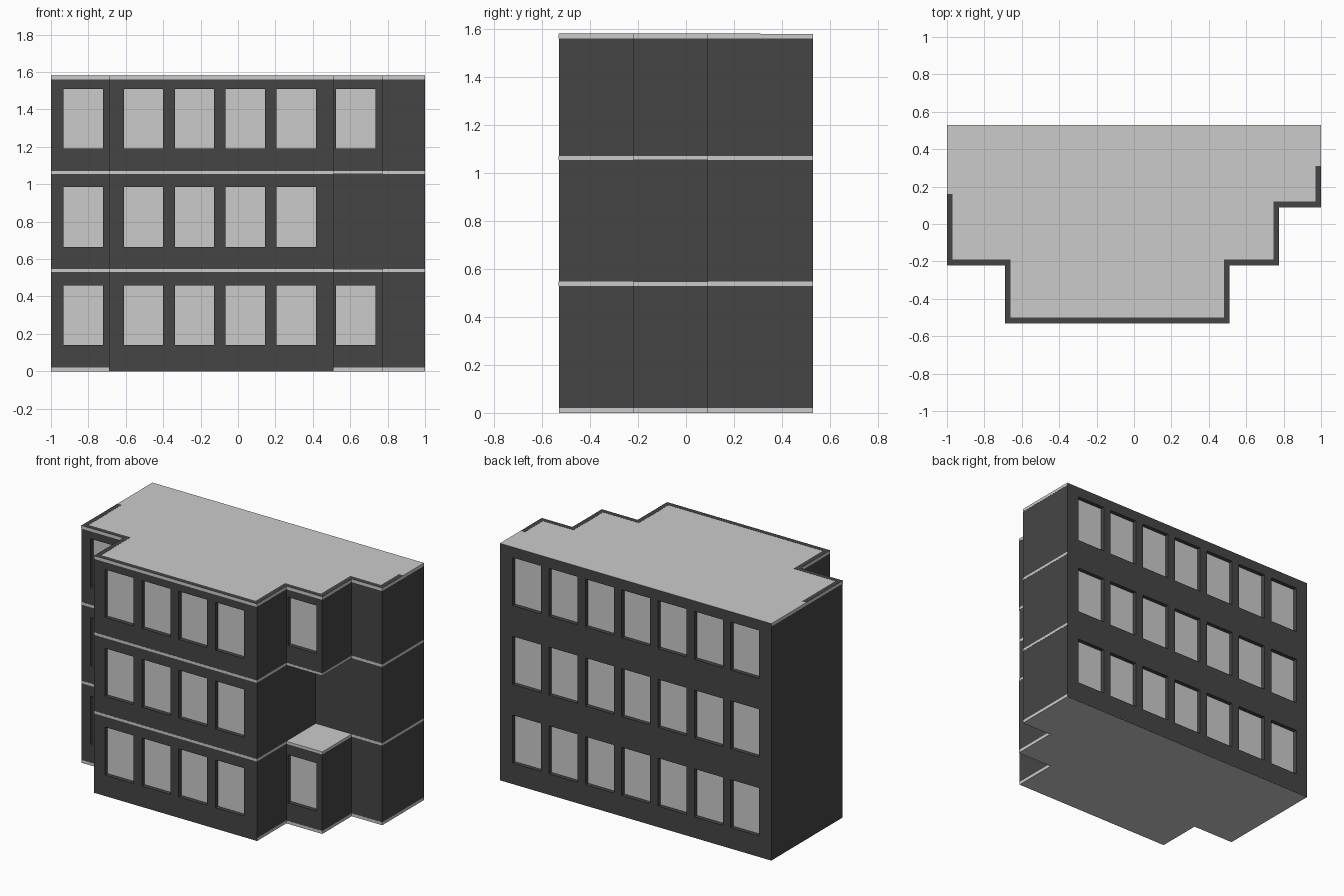
import bpy, bmesh
from mathutils import Vector

if "Cube" in bpy.data.objects:
    bpy.data.objects.remove(bpy.data.objects["Cube"])

E = 0.001            # tiny offset that keeps flush surfaces apart
T = 0.03             # wall thickness
dark = bpy.data.materials.new("dark_wall")
dark.diffuse_color = (0.06, 0.06, 0.06, 1)
dark.use_nodes = True
dark.node_tree.nodes["Principled BSDF"].inputs["Base Color"].default_value = dark.diffuse_color


def make_object(name, bm, mat=None):
    me = bpy.data.meshes.new(name)
    bm.to_mesh(me)
    bm.free()
    ob = bpy.data.objects.new(name, me)
    bpy.context.collection.objects.link(ob)
    if mat:
        me.materials.append(mat)
    return ob


def add_prism(bm, pts, z0, z1):
    f = bm.faces.new([bm.verts.new((p[0], p[1], z0)) for p in pts])
    ext = bmesh.ops.extrude_face_region(bm, geom=[f], use_keep_orig=True)["geom"]
    for v in ext:
        if isinstance(v, bmesh.types.BMVert):
            v.co.z = z1
    bmesh.ops.recalc_face_normals(bm, faces=bm.faces[:])


def prism(name, pts, z0, z1, mat=None):
    bm = bmesh.new()
    add_prism(bm, pts, z0, z1)
    return make_object(name, bm, mat)


def edges(fp):
    return [(Vector(a), Vector(b)) for a, b in zip(fp, fp[1:] + fp[:1])]


def outward(a, b):
    d = (b - a).normalized()
    return Vector((d.y, -d.x))


def offset(fp, amounts):
    n = [outward(a, b) * o for (a, b), o in zip(edges(fp), amounts)]
    return [Vector(p) + n[i - 1] + n[i] for i, p in enumerate(fp)]


# Stepped outline, counter-clockwise from the front left corner
full = [(-1, -.22), (-.69, -.22), (-.69, -.53), (.51, -.53), (.51, -.22),
        (.775, -.22), (.775, .09), (1, .09), (1, .53), (-1, .53)]
# Middle storey loses the right-hand bay, leaving a terrace
cut = full[:4] + [(.51, .09)] + full[7:]

# Window start distances along each windowed edge
W = 0.21
left_row = [.068]
front_row = [.08 + .272 * i for i in range(4)]
bay_row = [.014]
back_row = [.093 + .268 * i for i in range(7)]
rows_full = {0: left_row, 2: front_row, 4: bay_row, 8: back_row}
rows_cut = {0: left_row, 2: front_row, 6: back_row}

panes = bmesh.new()


def storey(name, fp, rows, z0, z1, sill):
    """Walls with window openings, plus a pane deep in each opening."""
    bm = bmesh.new()
    head = sill + .32
    for i, (a, b) in enumerate(edges(fp)):
        d, n, length = (b - a).normalized(), outward(a, b), (b - a).length
        starts = rows.get(i, [])
        us = [0] + [u for s in starts for u in (s, s + W)] + [length]
        zs = [z0, sill, head, z1] if starts else [z0, z1]
        grid = [[bm.verts.new((*(a + d * u), z)) for z in zs] for u in us]
        for c in range(len(us) - 1):
            for r in range(len(zs) - 1):
                if not (c % 2 and r == 1):
                    bm.faces.new((grid[c][r], grid[c + 1][r],
                                  grid[c + 1][r + 1], grid[c][r + 1]))
        for s in starts:
            p, q = a + d * s - n * .027, a + d * (s + W) - n * .027
            add_prism(panes, [p, q, q - n * .01, p - n * .01], sill, head)
    ob = make_object(name, bm, dark)
    mod = ob.modifiers.new("thickness", "SOLIDIFY")
    mod.thickness = T
    mod.offset = -1


storey("ground_storey_walls", full, rows_full, E, .54, .14)
storey("middle_storey_walls", cut, rows_cut, .54, 1.06, .665)
storey("top_storey_walls", full, rows_full, 1.06, 1.579, 1.19)
make_object("window_panes", panes)

# Floor slabs show as pale bands on the front and right only
sides = [E] * 8 + [-E, -E]
ground = sides[:]
ground[2] = -E
roof = [E] * 8 + [-E, E]
prism("ground_slab", offset(full, ground), 0, .02)
prism("first_floor_slab", offset(full, sides), .53, .547)
prism("second_floor_slab", offset(full, sides), 1.054, 1.071)
prism("roof_slab", offset(full, roof), 1.56, 1.58)

# Dark edging on the roof along the stepped front
inner = offset(full, [-T] * 10)[:8]
outer = [Vector(p) for p in full[:8]]
ring = ([Vector((-1, .16))] + outer + [Vector((1, .31)), Vector((1 - T, .31))]
        + inner[::-1] + [Vector((-1 + T, .16))])
prism("roof_edging", ring, 1.57, 1.581, dark)
